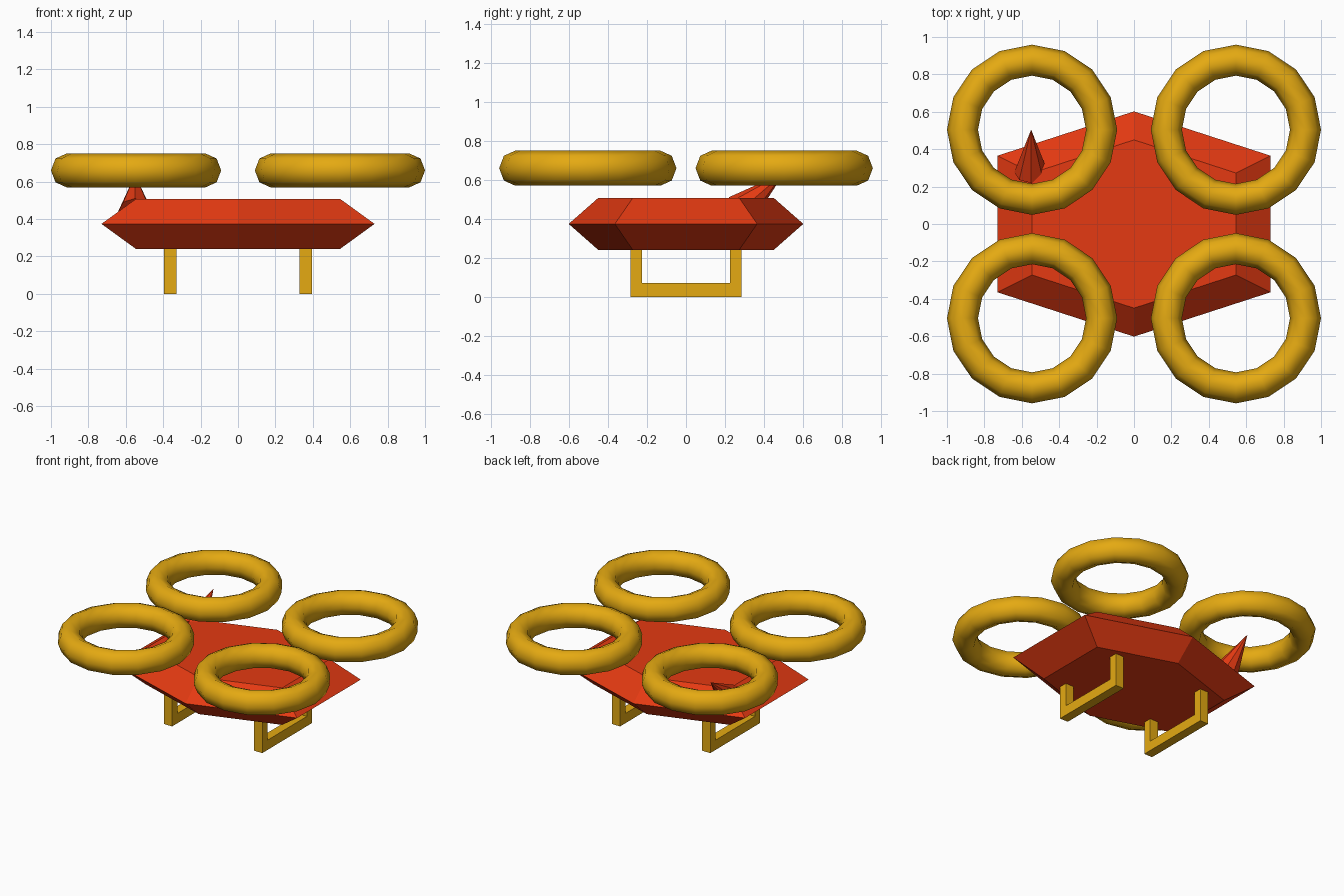
import bpy
import bmesh
from mathutils import Euler

cube = bpy.data.objects.get("Cube")
if cube:
    bpy.data.objects.remove(cube, do_unlink=True)


def make_material(name, rgb):
    mat = bpy.data.materials.new(name)
    mat.use_nodes = True
    mat.diffuse_color = (*rgb, 1)
    mat.node_tree.nodes["Principled BSDF"].inputs["Base Color"].default_value = (*rgb, 1)
    return mat


gold = make_material("gold yellow", (0.78, 0.40, 0.006))
red = make_material("orange red", (0.78, 0.042, 0.006))


def finish(bm, name, mat):
    bmesh.ops.recalc_face_normals(bm, faces=bm.faces)
    mesh = bpy.data.meshes.new(name)
    bm.to_mesh(mesh)
    bm.free()
    mesh.materials.append(mat)
    obj = bpy.data.objects.new(name, mesh)
    bpy.context.collection.objects.link(obj)
    return obj


def loft(name, sections, mat):
    """Join equal-sized loops of points and cap both ends."""
    bm = bmesh.new()
    loops = [[bm.verts.new(p) for p in s] for s in sections]
    n = len(loops[0])
    for a, b in zip(loops, loops[1:]):
        for i in range(n):
            j = (i + 1) % n
            bm.faces.new((a[i], a[j], b[j], b[i]))
    bm.faces.new(loops[0])
    bm.faces.new(loops[-1])
    return finish(bm, name, mat)


# Body: hexagonal slab, widest at mid height
hexagon = [(0.73, -0.365), (0.73, 0.365), (0, 0.602),
           (-0.73, 0.365), (-0.73, -0.365), (0, -0.602)]
loft("body", [[(x * s, y * s, z) for x, y in hexagon]
              for s, z in ((0.747, 0.24), (1, 0.374), (0.747, 0.508))], red)

# Landing skids: U-shaped frames under each side
skid = [(-0.286, 0.245), (-0.286, 0), (0.286, 0), (0.286, 0.245),
        (0.226, 0.245), (0.226, 0.071), (-0.226, 0.071), (-0.226, 0.245)]
for side, sx in (("left", 1), ("right", -1)):
    loft(side + "_landing_skid",
         [[(sx * 0.362 + dx, y, z) for y, z in skid] for dx in (-0.033, 0.033)], gold)

# Rotor guard rings at the four corners
for side, sx in (("left", 1), ("right", -1)):
    for end, sy in (("front", -1), ("back", 1)):
        bpy.ops.mesh.primitive_torus_add(
            major_segments=16, minor_segments=8, major_radius=0.372, minor_radius=0.083,
            location=(sx * 0.545, sy * 0.504, 0.66))
        ring = bpy.context.object
        ring.name = end + "_" + side + "_rotor_ring"
        ring.scale.z = 1.085
        bpy.ops.object.transform_apply(location=False, rotation=False, scale=True)
        bpy.ops.object.shade_smooth()
        ring.data.materials.append(gold)

# Antenna: spike leaning backwards from the back right corner
bm = bmesh.new()
bmesh.ops.create_cone(bm, cap_ends=True, segments=8, radius1=0.09, radius2=0, depth=0.3)
bmesh.ops.remove_doubles(bm, verts=bm.verts, dist=0.001)
antenna = finish(bm, "antenna", red)
antenna.rotation_euler = Euler((-0.86, 0, 0))
antenna.location = (-0.55, 0.391, 0.54)
